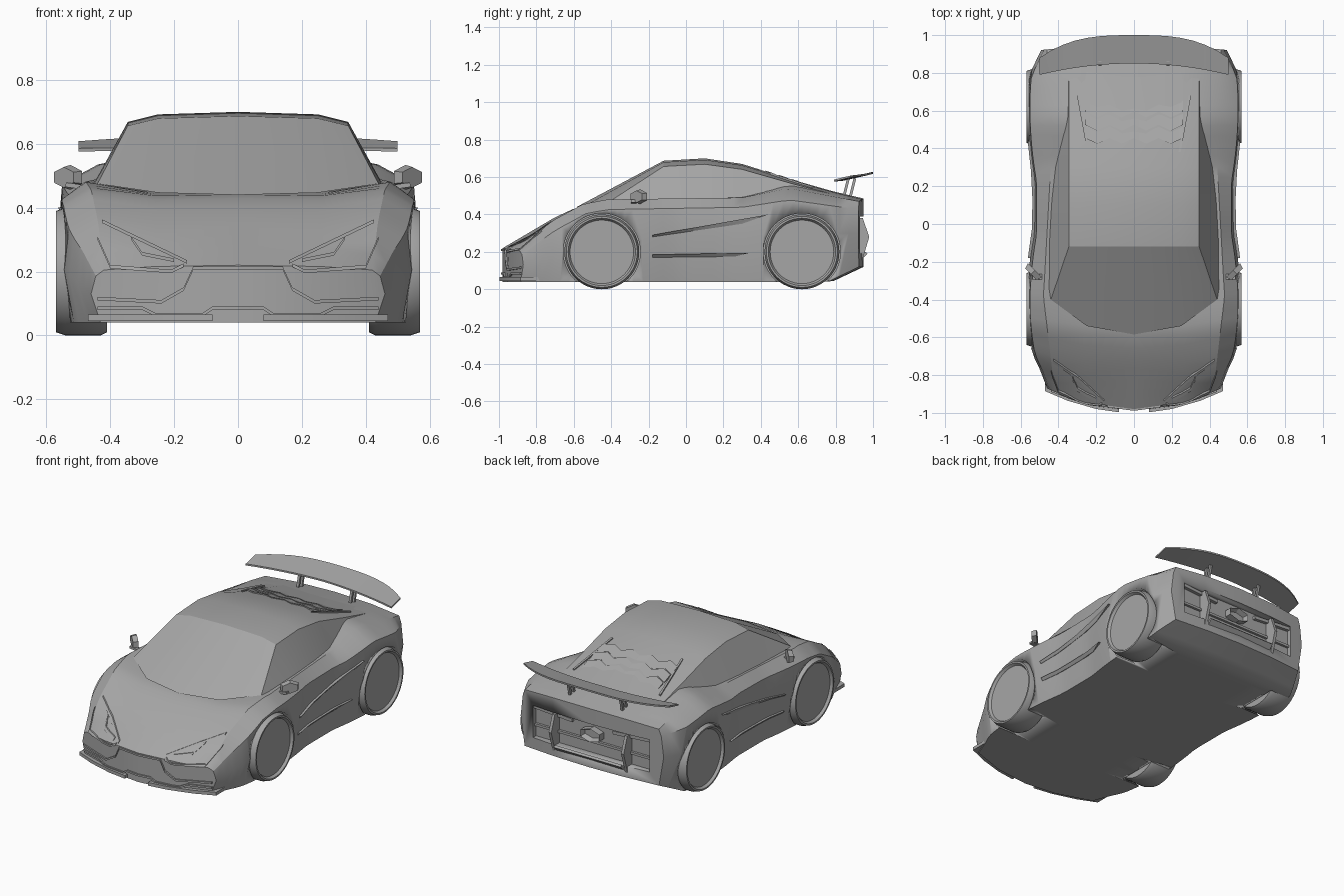
import bpy, bmesh, math
from mathutils import Vector, Matrix
from mathutils.bvhtree import BVHTree

if "Cube" in bpy.data.objects:
    bpy.data.objects.remove(bpy.data.objects["Cube"])

grey = bpy.data.materials.new("plain_grey")
grey.use_nodes = True
grey.diffuse_color = (0.38, 0.38, 0.38, 1)
grey.node_tree.nodes["Principled BSDF"].inputs["Base Color"].default_value = grey.diffuse_color


def finish(name, bm, angle=28, mirror=True):
    """Turn a bmesh into a shaded object, mirrored across the centre plane."""
    bmesh.ops.recalc_face_normals(bm, faces=bm.faces)
    mesh = bpy.data.meshes.new(name)
    bm.to_mesh(mesh)
    obj = bpy.data.objects.new(name, mesh)
    bpy.context.collection.objects.link(obj)
    mesh.materials.append(grey)
    bpy.ops.object.select_all(action="DESELECT")
    obj.select_set(True)
    bpy.context.view_layer.objects.active = obj
    bpy.ops.object.shade_smooth_by_angle(angle=math.radians(angle))
    if mirror:
        obj.modifiers.new("Mirror", "MIRROR")
    return obj


def loft(rows, caps=()):
    """Skin rows of points; caps lists the index quads closing both ends."""
    bm = bmesh.new()
    grid = [[bm.verts.new(point) for point in row] for row in rows]
    for row, following in zip(grid, grid[1:]):
        for i in range(len(row) - 1):
            bm.faces.new((row[i], row[i + 1], following[i + 1], following[i]))
    for row in (grid[0], grid[-1]):
        for cap in caps:
            bm.faces.new([row[i] for i in cap])
    return bm


def ribbon(name, near, far, thickness):
    """Solid strip between two edges, thickened by an offset."""
    offset = Vector(thickness)
    rows = []
    for p, q in zip(near, far):
        p, q = Vector(p), Vector(q)
        rows.append((p, q, q + offset, p + offset, p))
    bm = loft(rows, [range(4)])
    bmesh.ops.remove_doubles(bm, verts=bm.verts, dist=0.0001)
    return finish(name, bm)


def block(name, centre, size, turn=0, axis="X", mirror=True):
    """Box with a centre, a size and an optional turn in degrees."""
    bm = bmesh.new()
    place = Matrix.Translation(centre) @ Matrix.Rotation(math.radians(turn), 4, axis)
    bmesh.ops.create_cube(bm, size=1, matrix=place @ Matrix.Diagonal((*size, 1)))
    return finish(name, bm, mirror=mirror)


def rail(keys, s):
    """Interpolate (station, value) keys along the car."""
    for (start, low), (end, high) in zip(keys, keys[1:]):
        if s <= end:
            return low + (high - low) * (s - start) / (end - start)
    return keys[-1][1]


def mix(a, b, t):
    return a + (b - a) * t


# Main body: rails along the car, with the flanks swelling around each axle
nose, tail = -0.98, 0.95
axles = {"front": -0.45, "rear": 0.62}
spine_height = [(nose, 0.22), (-0.7, 0.385), (-0.58, 0.44), (-0.2, 0.46), (0.3, 0.5), (0.55, 0.58), (tail, 0.485)]
fender_height = [(nose, 0.205), (-0.8, 0.36), (-0.6, 0.455), (-0.45, 0.48), (0.3, 0.49), (0.55, 0.54), (tail, 0.47)]
fender_width = [(nose, 0.42), (-0.4, 0.48), (0.5, 0.43), (0.8, 0.46), (tail, 0.46)]
waist_height = [(nose, 0.13), (-0.6, 0.26), (tail, 0.3)]
end_taper = [(nose, 0.07), (-0.8, 0), (0.8, 0), (tail, 0.05)]
sill_height = [(nose, 0.04), (0.78, 0.04), (tail, 0.12)]


def sweep_back(x, s):
    """How far the flanks trail behind the nose or lead the tail."""
    bend = rail([(nose, 0.13), (-0.3, 0), (0.6, 0), (tail, -0.03)], s)
    return s + bend * (x / 0.5) ** 2


def section(s):
    swell = max(max(0, 1 - (abs(s - axle) / 0.4) ** 2) for axle in axles.values())
    waist = 0.53 + 0.036 * swell - rail(end_taper, s)
    sill, floor = waist - 0.03, rail(sill_height, s)
    side, fender, top = rail(waist_height, s), rail(fender_height, s), rail(spine_height, s)
    outline = [(0, floor), (sill / 2, floor), (sill, floor), (waist, side),
               (waist - 0.015, mix(side, fender, 0.75)), (rail(fender_width, s), fender),
               (0.26, top - 0.004), (0, top)]
    return [(x, sweep_back(x, s), z) for x, z in outline]


stations = 36
shell = loft([section(mix(nose, tail, i / stations)) for i in range(stations + 1)],
             [(0, 1, 6, 7), (1, 2, 5, 6), (2, 3, 4, 5)])
skin = BVHTree.FromBMesh(shell)
body = finish("body", shell)

# Wheel wells and rear recess, cut out of the body
arches = bmesh.new()
for axle in axles.values():
    place = Matrix.Translation((0.55, axle, 0.2)) @ Matrix.Rotation(math.pi / 2, 4, "Y")
    bmesh.ops.create_cone(arches, cap_ends=True, segments=48, radius1=0.206, radius2=0.206, depth=0.3, matrix=place)
wells = finish("wheel_well_cutter", arches)
recess = block("rear_recess_cutter", (0, 1, 0.29), (0.8, 0.2, 0.2), mirror=False)
for cutter in (wells, recess):
    cutter.hide_render = True
    cutter.hide_set(True)
    cutter.display_type = "WIRE"
    cut = body.modifiers.new("Cut", "BOOLEAN")
    cut.object = cutter
    cut.solver = "EXACT"

# Cabin: windscreen, roof and engine deck
windscreen_base = [(0.465, -0.38, 0.45), (0.44, -0.4, 0.475), (0.25, -0.54, 0.447), (0, -0.585, 0.44)]
cabin = [windscreen_base]
for y, belt, top in [(-0.12, 0.46, 0.687), (0.1, 0.45, 0.7), (0.3, 0.43, 0.67), (0.56, 0.39, 0.588), (0.82, 0.38, 0.514)]:
    crown = 0.09 * (top - 0.35)
    cabin.append([(belt, y, 0.46), (0.345, y, top - crown), (0.25, y, top - crown / 4), (0, y, top)])
finish("cabin", loft(cabin), 20)

# Wheels, turned from a tyre and hub profile
tyre = [(0, 0.41), (0.19, 0.41), (0.2, 0.43), (0.2, 0.54), (0.19, 0.57), (0.18, 0.57), (0.17, 0.555), (0, 0.555)]
turns = [math.tau * i / 48 for i in range(49)]
for name, axle in axles.items():
    wheel = loft([[(x, axle + radius * math.cos(turn), 0.2 + radius * math.sin(turn)) for radius, x in tyre]
                  for turn in turns])
    bmesh.ops.remove_doubles(wheel, verts=wheel.verts, dist=0.0001)
    finish(name + "_wheels", wheel)


def on_front(x, z):
    """Point just ahead of the nose surface."""
    hit = skin.ray_cast(Vector((max(x, 0.003), -2, z)), Vector((0, 1, 0)))[0]
    return Vector((x, (hit.y if hit else nose) - 0.009, z))


def on_side(y, z, out):
    """Point just outside the flank."""
    hit = skin.ray_cast(Vector((2, y, z)), Vector((-1, 0, 0)))[0]
    return Vector((hit.x + out, y, z))


def refine(path, steps=4):
    points = []
    for p, q in zip(path, path[1:]):
        points += [[mix(a, b, i / steps) for a, b in zip(p, q)] for i in range(steps)]
    return points + [path[-1]]


# Nose: headlights, intake frames and splitter
for name, path in {
        "headlight_brow": [(0.16, 0.225), (0.425, 0.352)],
        "headlight_lower_lid": [(0.17, 0.215), (0.21, 0.195), (0.4, 0.21), (0.44, 0.3)],
        "headlight_lamp": [(0.2, 0.23), (0.3, 0.25), (0.335, 0.3)],
        "grille_frame": [(0, 0.205), (0.14, 0.205), (0.17, 0.14), (0.24, 0.1), (0.44, 0.11)],
        "lower_intake_frame": [(0, 0.08), (0.08, 0.08), (0.11, 0.06), (0.26, 0.06), (0.3, 0.08), (0.44, 0.08)]}.items():
    path = refine(path)
    ribbon(name, [on_front(x, z) for x, z in path], [on_front(x, z + 0.011) for x, z in path], (0, 0.025, 0))
lip = [(x, sweep_back(x, nose)) for x in (0.08, 0.2, 0.35, 0.47)]
ribbon("front_splitter", [(x, y - 0.02, 0.045) for x, y in lip], [(x, y + 0.1, 0.045) for x, y in lip], (0, 0, 0.02))

# Side blades, each a wedge rising towards the rear wheel
for name, lower, upper in [
        ("door_blade", [(-0.18, 0.28), (0.3, 0.35)], [(-0.18, 0.29), (0.44, 0.4)]),
        ("sill_blade", [(-0.18, 0.17), (0.26, 0.175)], [(-0.18, 0.185), (0.34, 0.195)])]:
    ribbon(name, [on_side(*point, 0.002) for point in refine(lower)],
           [on_side(*point, 0.014) for point in refine(upper)], (-0.03, 0, 0))

# Mirrors: a lean six-sided shell on a stem
mirror_shell = bmesh.new()
place = Matrix.Translation((0.535, -0.255, 0.495)) @ Matrix.Rotation(math.radians(45), 4, "Z")
bmesh.ops.create_cone(mirror_shell, cap_ends=True, segments=6, radius1=0.06, radius2=0.05, depth=0.03,
                      matrix=place @ Matrix.Diagonal((1, 1, 0.65, 1)) @ Matrix.Rotation(math.pi / 2, 4, "X"))
finish("mirror", mirror_shell)
block("mirror_stem", (0.49, -0.28, 0.465), (0.1, 0.03, 0.014), -8, "Y")


def engine_deck(y):
    return 0.67 - 0.318 * (y - 0.3)


# Engine cover: zigzag louvres between two rims
for y in (0.44, 0.51, 0.58):
    wave = [(0.065 * i, y + 0.015 * (-1) ** i) for i in range(5)]
    ribbon("engine_louvre", [(x, v, engine_deck(v) + 0.004) for x, v in wave],
           [(x, v + 0.06, engine_deck(v + 0.06) - 0.002) for x, v in wave], (0, 0, -0.012))
rim = [(0.235, 0.38), (0.29, 0.68)]
ribbon("engine_cover_rim", [(x, y, engine_deck(y)) for x, y in rim],
       [(x + 0.012, y, engine_deck(y)) for x, y in rim], (0, 0, -0.02))

# Rear wing, curving forward to its tips, on paired struts
span = [i / 8 for i in range(9)]
ribbon("rear_wing", [(t / 2, 0.85 - 0.06 * t ** 2, 0.583 - 0.007 * t) for t in span],
       [(t / 2, 1 - 0.12 * t ** 3, 0.618 - 0.02 * t ** 2) for t in span], (0, 0, 0.01))
for y in (0.855, 0.89):
    block("wing_strut", (0.18, y, 0.54), (0.015, 0.014, 0.11), -14)

# Rear end: light bars, exhaust, fins and diffuser
block("tail_light", (0.27, 0.905, 0.37), (0.26, 0.03, 0.02), -4, "Y")
block("grille_bar", (0, 0.9, 0.265), (0.8, 0.03, 0.015), mirror=False)
exhaust = bmesh.new()
place = Matrix.Translation((0, 0.91, 0.315)) @ Matrix.Rotation(math.pi / 2, 4, "X")
bmesh.ops.create_cone(exhaust, cap_ends=True, segments=6, radius1=0.075, radius2=0.075, depth=0.07,
                      matrix=place @ Matrix.Diagonal((1, 0.55, 1, 1)))
outlet = max(exhaust.faces, key=lambda face: face.calc_center_median().y)
bmesh.ops.inset_region(exhaust, faces=[outlet], thickness=0.015, depth=-0.03)
finish("exhaust", exhaust, mirror=False)
ribbon("rear_fin", [(0.24, 0.88, z) for z in (0.38, 0.28, 0.12)],
       [(0.24, 0.945, 0.38), (0.24, 0.98, 0.28), (0.24, 0.935, 0.13)], (0.018, 0, 0))
block("diffuser", (0, 0.93, 0.16), (0.46, 0.1, 0.015), 45, mirror=False)
